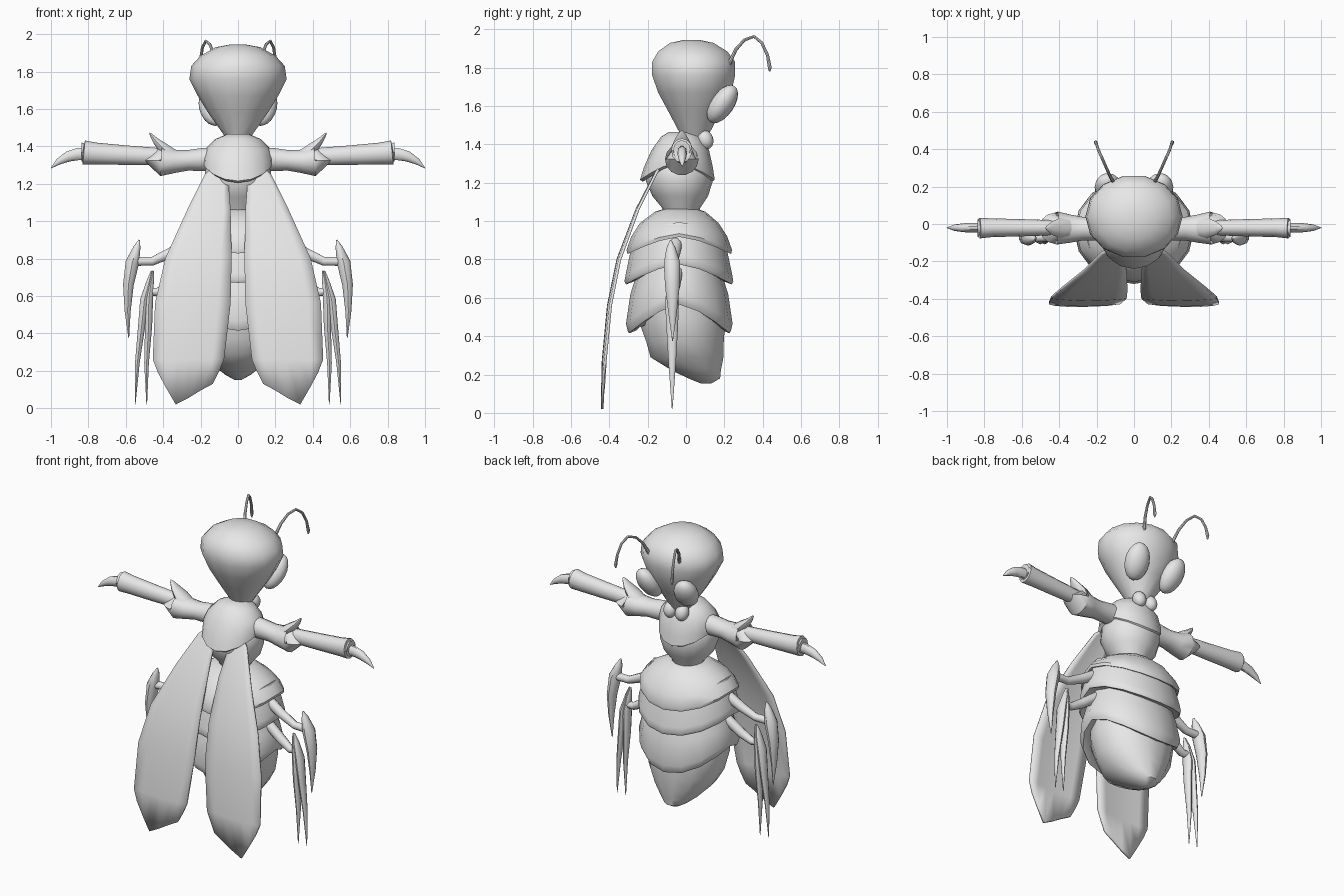
import bpy, bmesh, math
from mathutils import Vector

grey = bpy.data.materials.new("light_grey")
grey.diffuse_color = (0.8, 0.8, 0.8, 1)


def finish(name, bm, mirror=False, angle=40):
    """Turn a bmesh into a smooth object, optionally mirrored across x."""
    bmesh.ops.recalc_face_normals(bm, faces=bm.faces)
    me = bpy.data.meshes.new(name)
    bm.to_mesh(me)
    bm.free()
    for p in me.polygons:
        p.use_smooth = True
    me.set_sharp_from_angle(angle=math.radians(angle))
    me.materials.append(grey)
    ob = bpy.data.objects.new(name, me)
    bpy.context.collection.objects.link(ob)
    if mirror:
        mod = ob.modifiers.new("mirror", 'MIRROR')
        mod.use_mirror_merge = False
    return ob


def skin(bm, rings):
    """Bridge equal sized rings of points and cap both ends."""
    loops = [[bm.verts.new(p) for p in r] for r in rings]
    n = len(loops[0])
    for a, b in zip(loops, loops[1:]):
        for i in range(n):
            j = (i + 1) % n
            bm.faces.new((a[i], a[j], b[j], b[i]))
    bm.faces.new(loops[0][::-1])
    bm.faces.new(loops[-1])


def body(name, rows, n=16, angle=40):
    """Horizontal elliptical rows: z, centre y, radius x, radius y, dip at front and back."""
    bm = bmesh.new()
    rings = []
    for z, cy, rx, ry, dip in rows:
        ts = [2 * math.pi * i / n for i in range(n)]
        rings.append([(rx * math.cos(t), cy + ry * math.sin(t),
                       z - dip * abs(math.sin(t)) ** 1.5) for t in ts])
    skin(bm, rings)
    return finish(name, bm, angle=angle)


def tube(name, pts, ref=(0, 1, 0), n=10, mirror=True):
    """Tube along points: x, y, z, radius along ref, radius across it."""
    bm = bmesh.new()
    ps = [Vector(p[:3]) for p in pts]
    rings = []
    for i, p in enumerate(ps):
        t = (ps[min(i + 1, len(ps) - 1)] - ps[max(i - 1, 0)]).normalized()
        a = Vector(ref)
        a = (a - t * a.dot(t)).normalized()
        b = t.cross(a)
        ra, rb = pts[i][3:]
        rings.append([p + a * ra * math.cos(2 * math.pi * k / n)
                      + b * rb * math.sin(2 * math.pi * k / n) for k in range(n)])
    skin(bm, rings)
    return finish(name, bm, mirror)


def ball(name, loc, size, tilt=0, yaw=0):
    """Mirrored ellipsoid."""
    from mathutils import Matrix
    bm = bmesh.new()
    m = (Matrix.Translation(loc) @ Matrix.Rotation(yaw, 4, 'Z')
         @ Matrix.Rotation(tilt, 4, 'X') @ Matrix.Diagonal((*size, 1)))
    bmesh.ops.create_uvsphere(bm, u_segments=14, v_segments=10, radius=1, matrix=m)
    return finish(name, bm, True)


# Head, tapering down to the jaw
body("head", [
    (1.40, .045, .04, .05, 0), (1.46, .045, .075, .08, 0), (1.58, .045, .16, .145, 0),
    (1.67, .045, .215, .195, 0), (1.76, .04, .26, .222, 0), (1.83, .04, .25, .222, 0),
    (1.885, .035, .20, .185, 0), (1.93, .03, .12, .115, 0), (1.945, .03, .04, .04, 0)], n=14)
ball("eye", (.135, .19, 1.61), (.075, .06, .115), math.radians(-35), math.radians(-18))
ball("mandible", (.042, .10, 1.425), (.042, .042, .052), math.radians(20))
tube("antenna", [
    (.105, .215, 1.80, .011, .011), (.13, .26, 1.895, .009, .009),
    (.15, .305, 1.945, .008, .008), (.172, .355, 1.963, .008, .008),
    (.19, .395, 1.93, .008, .008), (.20, .425, 1.865, .008, .008),
    (.205, .437, 1.80, .010, .010), (.205, .436, 1.78, .004, .004)], ref=(1, 0, 0), n=8)

# Thorax with overlapping collar
body("thorax", [
    (1.36, -.03, .12, .12, 0), (1.28, -.035, .175, .17, 0), (1.21, -.035, .18, .175, 0),
    (1.13, -.03, .155, .145, 0), (1.07, -.025, .10, .10, 0), (1.03, -.025, .09, .09, 0)])
body("collar", [
    (1.465, -.025, .06, .065, 0), (1.44, -.025, .12, .105, 0),
    (1.39, -.03, .17, .15, .02), (1.34, -.04, .19, .18, .06),
    (1.305, -.045, .187, .195, .09), (1.295, -.045, .17, .18, .09),
    (1.32, -.04, .13, .13, .07)])

# Abdomen bands, each tucked under the one above
body("abdomen_band_upper", [
    (1.065, -.03, .09, .08, 0), (1.05, -.03, .15, .13, 0), (1.005, -.035, .235, .205, .015),
    (.965, -.035, .285, .25, .045), (.935, -.035, .31, .275, .085),
    (.918, -.035, .305, .27, .09), (.93, -.035, .27, .23, .08)])
for name, rim, dip, cy, scale in (("middle", .775, .105, -.037, 1.0),
                                  ("lower", .565, .15, -.035, .95)):
    body("abdomen_band_" + name, [
        (rim + .22, cy, .26, .225, .07), (rim + .14, cy, .288, .255, .085),
        (rim + .05, cy, .315, .278, dip), (rim + .015, cy, .32 * scale, .284 * scale, dip),
        (rim, cy, .312 * scale, .276 * scale, dip),
        (rim + .015, cy, .27 * scale, .235 * scale, dip)])
body("abdomen_tail", [
    (.64, -.03, .26, .225, .05), (.50, -.02, .262, .23, .03), (.37, -.005, .235, .207, 0),
    (.29, .005, .185, .195, 0), (.22, .055, .12, .13, 0), (.18, .095, .07, .085, 0),
    (.152, .105, .02, .025, 0)], n=14)

# Arms: flared sleeve with spike, forearm and claw
tube("sleeve", [
    (.10, -.025, 1.335, .06, .06), (.18, -.025, 1.33, .062, .064),
    (.27, -.025, 1.325, .062, .056), (.34, -.025, 1.32, .075, .064),
    (.41, -.022, 1.322, .088, .083), (.425, -.022, 1.325, .082, .08),
    (.41, -.022, 1.33, .065, .065), (.34, -.022, 1.335, .045, .045)], n=14)
tube("sleeve_spike", [
    (.34, -.022, 1.345, .05, .035), (.395, -.022, 1.385, .055, .033),
    (.44, -.022, 1.43, .035, .018), (.465, -.022, 1.462, .014, .008),
    (.473, -.022, 1.472, .002, .002)])
tube("forearm", [
    (.33, -.02, 1.34, .035, .04), (.42, -.02, 1.345, .04, .046),
    (.60, -.02, 1.353, .046, .052), (.76, -.02, 1.362, .05, .058),
    (.825, -.022, 1.368, .055, .064), (.838, -.022, 1.37, .045, .052),
    (.81, -.022, 1.368, .035, .04)], n=12)
tube("hand_claw", [
    (.78, -.02, 1.36, .025, .034), (.86, -.02, 1.358, .025, .034),
    (.91, -.02, 1.345, .024, .029), (.96, -.02, 1.318, .017, .018),
    (1.0, -.02, 1.284, .002, .002)])

# Legs: outer stub with one blade, inner stub with two long blades
tube("upper_leg", [
    (.24, -.05, .90, .035, .035), (.36, -.06, .83, .03, .03),
    (.46, -.068, .785, .024, .024), (.56, -.072, .785, .028, .025)])
tube("upper_leg_blade", [
    (.528, -.08, .90, .004, .004), (.54, -.078, .86, .024, .02),
    (.565, -.073, .78, .043, .038), (.586, -.071, .66, .038, .03),
    (.590, -.07, .52, .022, .017), (.584, -.07, .375, .002, .002)])
tube("lower_leg", [
    (.25, -.05, .74, .033, .033), (.36, -.06, .66, .03, .03),
    (.43, -.07, .62, .024, .024), (.485, -.072, .625, .026, .022)])
for name, top, mid, tip in (("inner", .452, .478, .488), ("outer", .462, .515, .550)):
    tube("lower_leg_blade_" + name, [
        (top, -.075, .735, .004, .004), (top + .012, -.074, .68, .022, .015),
        ((top + mid) / 2 + .012, -.073, .58, .036, .024),
        (mid, -.072, .44, .030, .02), ((mid + tip) / 2 + .006, -.072, .24, .018, .013),
        (tip, -.072, .02, .002, .002)])

# Wings: long curved blades, rows of z, y, inner x, outer x
rows = [(1.30, -.125, .075, .12), (1.25, -.155, .055, .175), (1.06, -.25, .04, .27),
        (.80, -.345, .035, .388), (.56, -.393, .04, .443), (.26, -.422, .075, .455)]
bm = bmesh.new()
grid = []
for z, y, xi, xo in rows:
    grid.append([bm.verts.new((xi + (xo - xi) * k / 6,
                               y - .03 * (xo - xi) * math.sin(math.pi * k / 6), z))
                 for k in range(7)])
# Pointed lower edge
grid.append([bm.verts.new((x, y, z)) for x, y, z in (
    (.10, -.424, .20), (.135, -.43, .13), (.20, -.434, .095), (.265, -.436, .055),
    (.333, -.437, .02), (.385, -.434, .11), (.428, -.43, .19))])
for a, b in zip(grid, grid[1:]):
    for k in range(6):
        bm.faces.new((a[k], a[k + 1], b[k + 1], b[k]))
wing = finish("wing", bm, angle=60)
solid = wing.modifiers.new("thickness", 'SOLIDIFY')
solid.thickness = .014
solid.offset = 0
mir = wing.modifiers.new("mirror", 'MIRROR')
mir.use_mirror_merge = False
